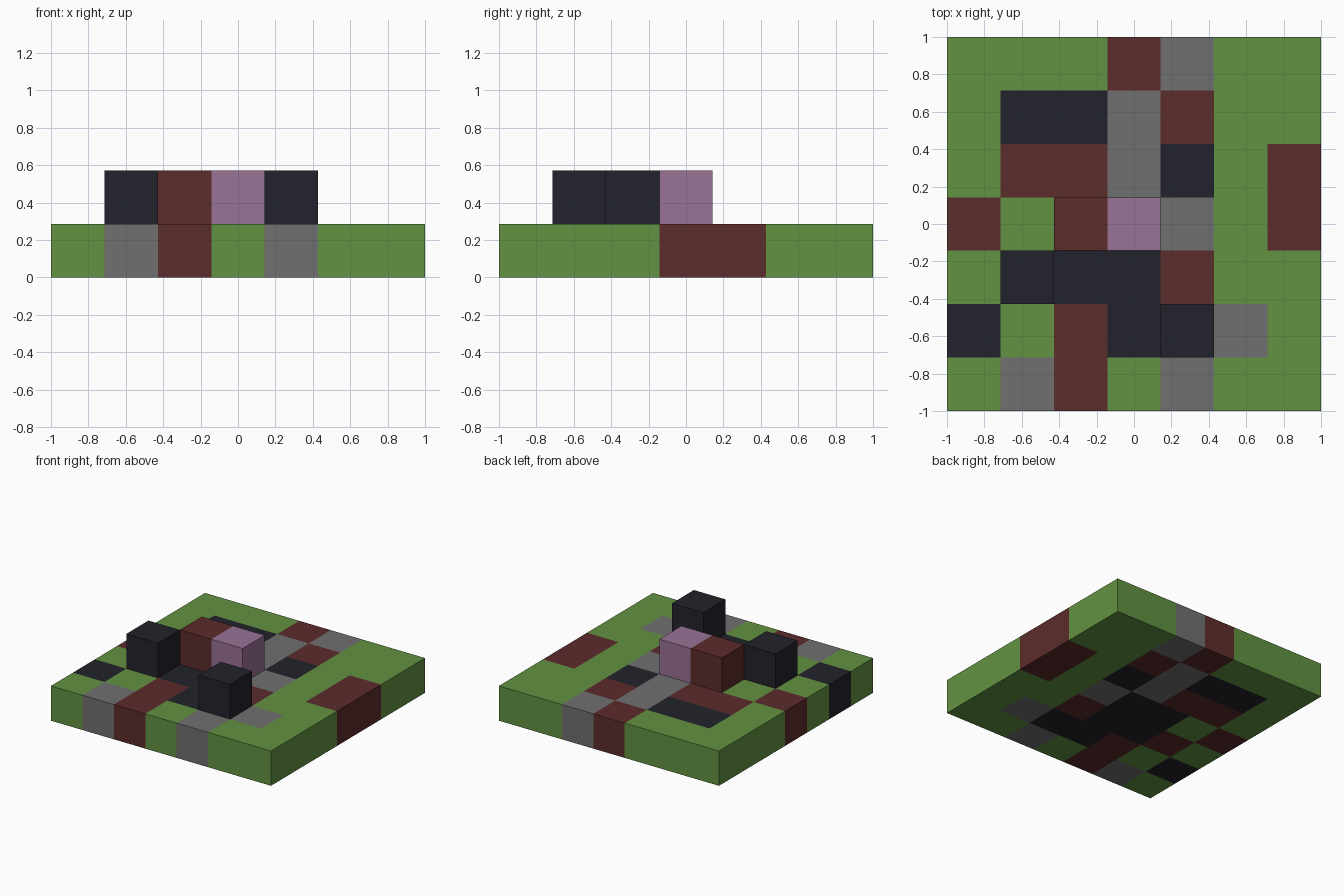
import bpy
import bmesh
from math import floor

if "Cube" in bpy.data.objects:
    bpy.data.objects.remove(bpy.data.objects["Cube"])

N = 7
CELL = 2 / N


def make_material(name, rgb):
    mat = bpy.data.materials.new(name)
    mat.use_nodes = True
    mat.diffuse_color = (*rgb, 1)
    bsdf = mat.node_tree.nodes["Principled BSDF"]
    bsdf.inputs["Base Color"].default_value = (*rgb, 1)
    bsdf.inputs["Roughness"].default_value = 0.9
    return mat


# G grass, R brick red, S stone, K near black, P mauve
COLOURS = {
    "G": make_material("grass_green", (0.122, 0.287, 0.054)),
    "R": make_material("brick_red", (0.107, 0.025, 0.025)),
    "S": make_material("stone_grey", (0.162, 0.162, 0.162)),
    "K": make_material("near_black", (0.016, 0.016, 0.025)),
    "P": make_material("mauve", (0.314, 0.168, 0.305)),
}

# Ground layer, back row first, left to right along +x
GROUND = [
    "GGGRSGG",
    "GKKSRGG",
    "GRRSKGR",
    "RGKKSGR",
    "GRKKRGG",
    "KGRKKSG",
    "GSRGSGG",
]

# Blocks on the ground: name, column, row from the front, colour
BLOCKS = [
    ("dark_block_left", 1, 2, "K"),
    ("red_block", 2, 3, "R"),
    ("mauve_block", 3, 3, "P"),
    ("dark_block_front", 4, 1, "K"),
]


def add_object(name, bm, mats):
    mesh = bpy.data.meshes.new(name)
    bm.to_mesh(mesh)
    bm.free()
    for mat in mats:
        mesh.materials.append(mat)
    obj = bpy.data.objects.new(name, mesh)
    bpy.context.collection.objects.link(obj)
    return obj


def cell_index(v):
    return min(N - 1, max(0, floor((v + 1) / CELL)))


# Ground slab: a grid raised by one cell, each face coloured by its cell
bm = bmesh.new()
bmesh.ops.create_grid(bm, x_segments=N, y_segments=N, size=1)
top = bmesh.ops.extrude_face_region(bm, geom=bm.faces[:], use_keep_orig=True)
top_verts = [g for g in top["geom"] if isinstance(g, bmesh.types.BMVert)]
bmesh.ops.translate(bm, verts=top_verts, vec=(0, 0, CELL))
bmesh.ops.recalc_face_normals(bm, faces=bm.faces[:])
keys = list(COLOURS)
for face in bm.faces:
    c = face.calc_center_median()
    col, row = cell_index(c.x), cell_index(c.y)
    face.material_index = keys.index(GROUND[N - 1 - row][col])
add_object("ground_slab", bm, COLOURS.values())

# Raised cubes
for name, col, row, key in BLOCKS:
    bm = bmesh.new()
    bmesh.ops.create_cube(bm, size=CELL)
    obj = add_object(name, bm, [COLOURS[key]])
    obj.location = ((col + 0.5) * CELL - 1, (row + 0.5) * CELL - 1, 1.5 * CELL)
